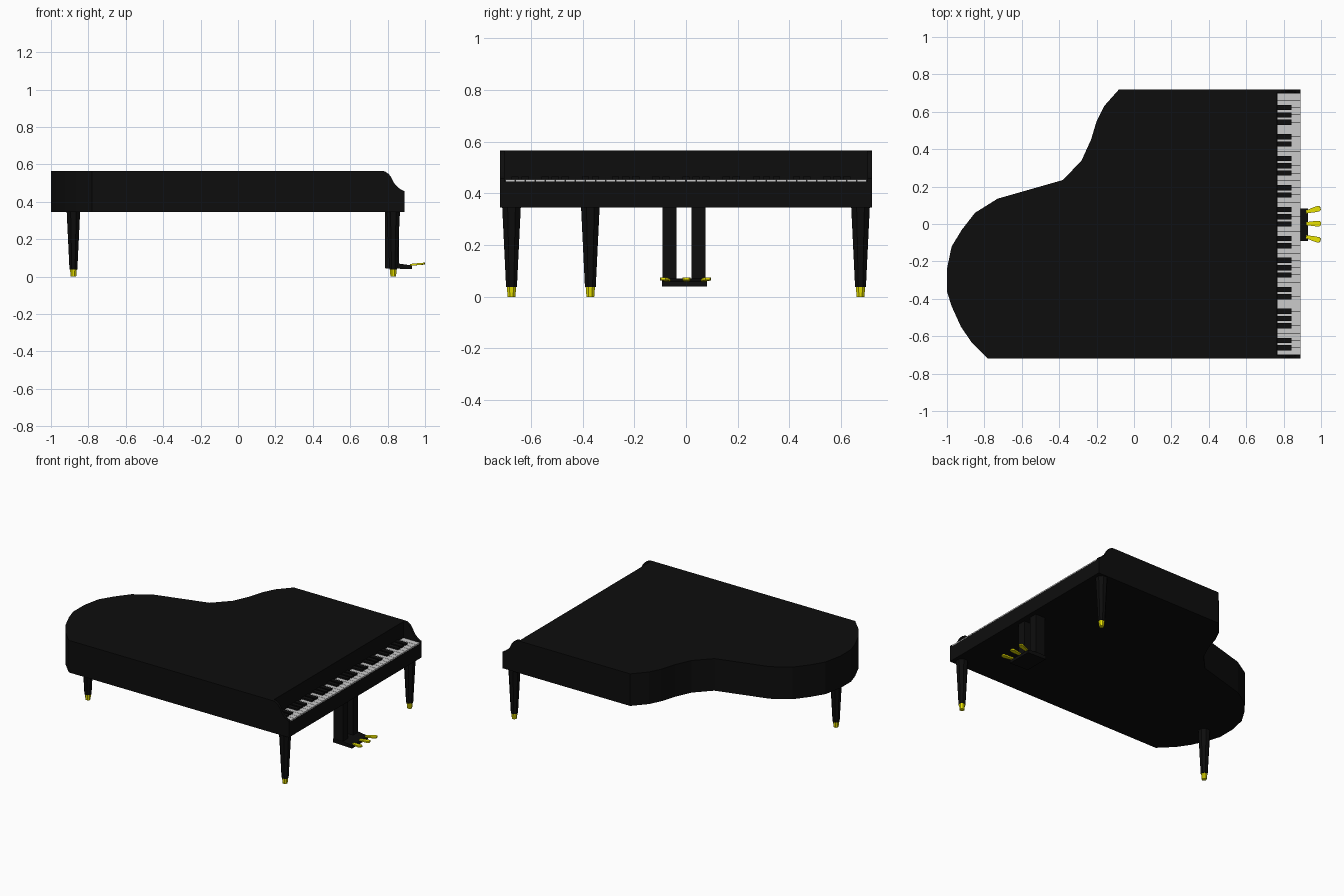
import bpy, bmesh, math
from mathutils import Vector, Matrix

if "Cube" in bpy.data.objects:
    bpy.data.objects.remove(bpy.data.objects["Cube"])


def material(name, rgb):
    m = bpy.data.materials.new(name)
    m.diffuse_color = (*rgb, 1)
    m.use_nodes = True
    m.node_tree.nodes["Principled BSDF"].inputs["Base Color"].default_value = m.diffuse_color
    return m


BLACK = material("black_lacquer", (0.004, 0.004, 0.004))
IVORY = material("ivory", (0.8, 0.8, 0.8))
BRASS = material("brass", (0.8, 0.75, 0.0))


def finish(name, bm, mat):
    bmesh.ops.recalc_face_normals(bm, faces=bm.faces)
    me = bpy.data.meshes.new(name)
    bm.to_mesh(me)
    bm.free()
    ob = bpy.data.objects.new(name, me)
    bpy.context.collection.objects.link(ob)
    me.materials.append(mat)
    return ob


def prism(name, pts, vec, mat):
    """Extrude a closed 3D polygon along a vector."""
    bm = bmesh.new()
    f = bm.faces.new([bm.verts.new(p) for p in pts])
    r = bmesh.ops.extrude_face_region(bm, geom=[f])
    vs = [g for g in r["geom"] if isinstance(g, bmesh.types.BMVert)]
    bmesh.ops.translate(bm, verts=vs, vec=vec)
    return finish(name, bm, mat)


def add_box(bm, lo, hi):
    lo, hi = Vector(lo), Vector(hi)
    mat = Matrix.Translation((lo + hi) / 2) @ Matrix.Diagonal((*(hi - lo), 1))
    bmesh.ops.create_cube(bm, size=1, matrix=mat)


def boxes(name, spans, mat):
    bm = bmesh.new()
    for lo, hi in spans:
        add_box(bm, lo, hi)
    return finish(name, bm, mat)


def cut(target, cutter):
    mod = target.modifiers.new("cut", 'BOOLEAN')
    mod.operation = 'DIFFERENCE'
    mod.solver = 'EXACT'
    mod.object = cutter
    bpy.context.view_layer.objects.active = target
    bpy.ops.object.modifier_apply(modifier=mod.name)
    bpy.data.objects.remove(cutter)


# Case: curved outline, extruded
outline = [(0.89, -0.72), (0.89, 0.72), (-0.08, 0.72), (-0.16, 0.63), (-0.20, 0.55),
           (-0.23, 0.45), (-0.28, 0.34), (-0.38, 0.235), (-0.73, 0.135), (-0.85, 0.06),
           (-0.92, -0.03), (-0.975, -0.12), (-1.0, -0.24), (-1.0, -0.36), (-0.975, -0.44),
           (-0.925, -0.55), (-0.87, -0.63), (-0.78, -0.72)]
case = prism("case", [(x, y, 0.345) for x, y in outline], (0, 0, 0.22), BLACK)

# Curved cheek profile and the key well between the cheeks
cheek = [(0.76, 0.60), (0.765, 0.566), (0.785, 0.563), (0.805, 0.55), (0.82, 0.53),
         (0.835, 0.50), (0.85, 0.482), (0.87, 0.466), (0.90, 0.452), (0.90, 0.60)]
cut(case, prism("cheek_cutter", [(x, -0.8, z) for x, z in cheek], (0, 1.6, 0), BLACK))
cut(case, boxes("well_cutter", [((0.765, -0.702, 0.446), (1.0, 0.702, 0.7))], BLACK))

# Keyboard: 36 naturals, sharps grouped by the octave pattern
N, Y0, Y1 = 36, -0.70, 0.70
W = (Y1 - Y0) / N
boxes("white_keys", [((0.766, Y0 + i * W + 0.001, 0.444), (0.889, Y0 + (i + 1) * W - 0.001, 0.454))
                     for i in range(N)], IVORY)
sharps = [i for i in range(1, N) if i % 7 not in (0, 3)]
boxes("black_keys", [((0.766, Y0 + i * W - 0.014, 0.45), (0.842, Y0 + i * W + 0.014, 0.465))
                     for i in sharps], BLACK)


# Tapered octagonal legs with brass feet
def tapered(name, x, y, z0, z1, r0, r1, mat):
    bm = bmesh.new()
    k = 1 / math.cos(math.pi / 8)
    bmesh.ops.create_cone(bm, cap_ends=True, segments=8, radius1=r0 * k, radius2=r1 * k,
                          depth=z1 - z0,
                          matrix=Matrix.Translation((x, y, (z0 + z1) / 2))
                          @ Matrix.Rotation(math.pi / 8, 4, 'Z'))
    return finish(name, bm, mat)


for tag, x, y in (("front", 0.83, -0.675), ("back", 0.83, 0.675), ("tail", -0.88, -0.37)):
    tapered(tag + "_leg", x, y, 0.038, 0.348, 0.021, 0.036, BLACK)
    tapered(tag + "_foot", x, y, 0.0, 0.038, 0.015, 0.018, BRASS)

# Pedal lyre: two posts and a base
boxes("lyre_posts", [((0.787, y - 0.027, 0.06), (0.86, y + 0.027, 0.348)) for y in (-0.063, 0.048)], BLACK)
side = [(0.785, 0.045), (0.93, 0.04), (0.93, 0.06), (0.86, 0.07), (0.785, 0.07)]
prism("lyre_base", [(x, -0.092, z) for x, z in side], (0, 0.174, 0), BLACK)

# Brass pedals, fanned out
shape = [(0, -0.008), (0.045, -0.014), (0.068, -0.015), (0.078, -0.009),
         (0.078, 0.009), (0.068, 0.015), (0.045, 0.014), (0, 0.008)]
for tag, y, ang in (("left", -0.068, -15), ("middle", 0.002, 0), ("right", 0.065, 15)):
    p = prism(tag + "_pedal", [(a, b, 0) for a, b in shape], (0, 0, 0.01), BRASS)
    p.location = (0.922, y, 0.058)
    p.rotation_euler = (0, math.radians(-5), math.radians(ang))
